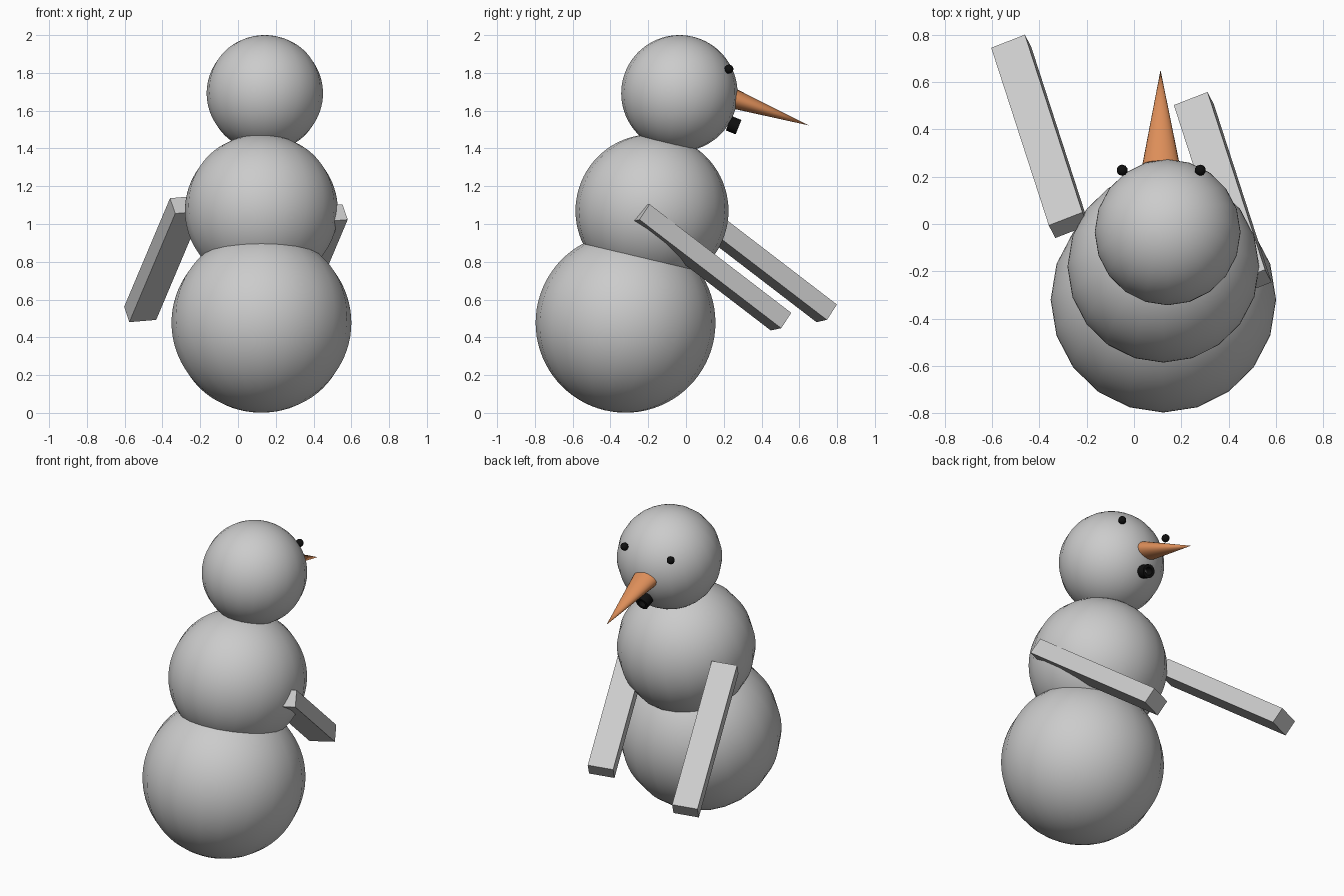
import bpy, math
from mathutils import Vector, Matrix

if "Cube" in bpy.data.objects:
    bpy.data.objects.remove(bpy.data.objects["Cube"])

TILT = math.radians(-13.5)


def material(name, rgb):
    m = bpy.data.materials.new(name)
    m.diffuse_color = (*rgb, 1)
    m.use_nodes = True
    m.node_tree.nodes["Principled BSDF"].inputs["Base Color"].default_value = m.diffuse_color
    return m


black = material("coal", (0.005, 0.005, 0.005))
orange = material("carrot", (0.72, 0.27, 0.1))


def finish(name, mat=None, smooth=True):
    ob = bpy.context.object
    ob.name = name
    if mat:
        ob.data.materials.append(mat)
    if smooth:
        bpy.ops.object.shade_smooth_by_angle(angle=math.radians(40))
    return ob


def ball(name, loc, r, seg, rings, mat=None):
    bpy.ops.mesh.primitive_uv_sphere_add(segments=seg, ring_count=rings, radius=r,
                                         location=loc, rotation=(TILT, 0, 0))
    return finish(name, mat)


def aim(start, direction):
    # frame whose z runs along direction and whose x stays level
    z = Vector(direction).normalized()
    x = Vector((0, 0, 1)).cross(z).normalized()
    rot = Matrix((x, z.cross(x), z)).transposed().to_4x4()
    return Matrix.Translation(start) @ rot


# Body: three stacked snowballs leaning forward
ball("lower_body", (0.124, -0.32, 0.477), 0.476, 20, 40)
ball("upper_body", (0.124, -0.18, 1.07), 0.405, 20, 40)
ball("head", (0.142, -0.035, 1.692), 0.308, 20, 40)

# Eyes
for side, x in (("left", -0.05), ("right", 0.28)):
    ball(side + "_eye", (x, 0.227, 1.82), 0.024, 10, 8, black)

# Nose: long, slightly flattened cone
base, tip = Vector((0.114, 0.25, 1.664)), Vector((0.112, 0.65, 1.522))
length = (tip - base).length
bpy.ops.mesh.primitive_cone_add(vertices=20, radius1=1, radius2=0, depth=1)
nose = finish("nose", orange)
nose.matrix_world = (aim((base + tip) / 2, tip - base)
                     @ Matrix.Diagonal((0.079, 0.053, length, 1)))

# Mouth: short open tube, spun from a rectangular section
SIDES = 16
section = [(0.041, -0.028), (0.041, 0.028), (0.024, 0.028), (0.024, -0.028)]
verts, faces = [], []
for i in range(SIDES):
    a = 2 * math.pi * i / SIDES
    verts += [(r * math.cos(a), r * math.sin(a), h) for r, h in section]
    for k in range(4):
        n, j = (k + 1) % 4, (i + 1) % SIDES
        faces.append((i * 4 + k, j * 4 + k, j * 4 + n, i * 4 + n))
mesh = bpy.data.meshes.new("mouth")
mesh.from_pydata(verts, [], faces)
mouth = bpy.data.objects.new("mouth", mesh)
bpy.context.collection.objects.link(mouth)
bpy.context.view_layer.objects.active = mouth
bpy.ops.object.select_all(action='DESELECT')
mouth.select_set(True)
finish("mouth", black)
mouth.matrix_world = aim((0.12, 0.252, 1.523), (0, 0.93, -0.37))

# Arms: parallel square-cut beams
along = Vector((-0.243, 0.75, -0.575))
u = Vector((0.142, 0.055, 0.012)).normalized()
d = along.normalized()
u = (u - d * u.dot(d)).normalized()
w = d.cross(u)
rot = Matrix((u, w, d)).transposed().to_4x4() if u.cross(w).dot(d) > 0 else \
    Matrix((u, -w, d)).transposed().to_4x4()
for name, loc in (("left_arm", (-0.3965, 0.37, 0.8145)),
                  ("right_arm", (0.3745, 0.128, 0.7705))):
    bpy.ops.mesh.primitive_cube_add(size=1)
    arm = finish(name, smooth=False)
    arm.matrix_world = (Matrix.Translation(loc) @ rot
                        @ Matrix.Diagonal((0.153, 0.101, along.length, 1)))
